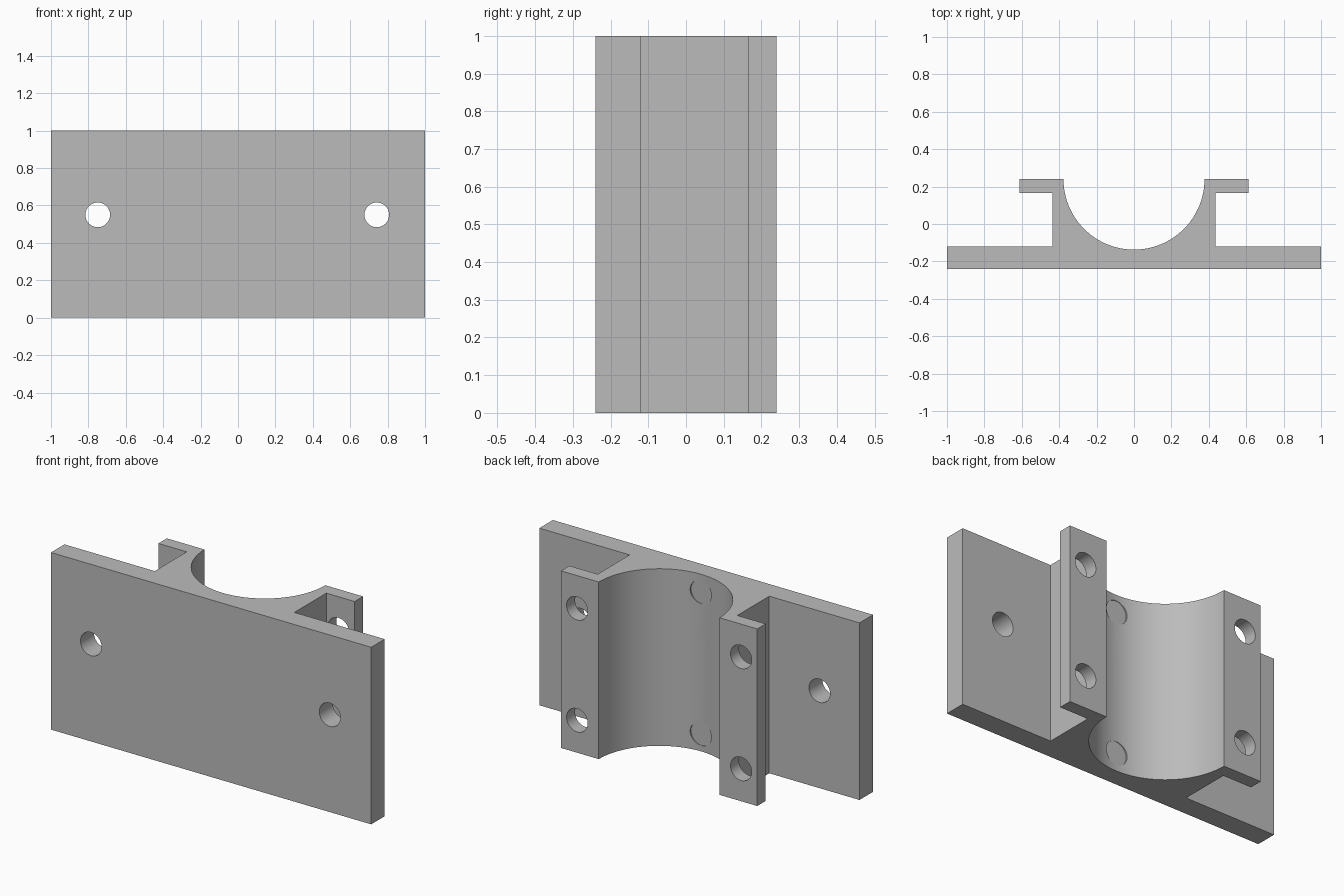
import bpy
import bmesh
import math
from mathutils import Matrix

cube = bpy.data.objects.get("Cube")
if cube:
    bpy.data.objects.remove(cube, do_unlink=True)

HEIGHT = 1.0
BACK, FRONT = 0.24, -0.24
BORE_R = 0.377
HOLE_R = 0.066

grey = bpy.data.materials.new("plain grey")
grey.use_nodes = True
grey.diffuse_color = (0.5, 0.5, 0.5, 1)
grey.node_tree.nodes["Principled BSDF"].inputs["Base Color"].default_value = (0.5, 0.5, 0.5, 1)


def make_object(name, bm):
    bmesh.ops.recalc_face_normals(bm, faces=bm.faces)
    mesh = bpy.data.meshes.new(name)
    bm.to_mesh(mesh)
    bm.free()
    mesh.materials.append(grey)
    obj = bpy.data.objects.new(name, mesh)
    bpy.context.collection.objects.link(obj)
    return obj


# Bracket profile: half outline from plate to flange, mirrored, closed by the bore arc
half = [(1, FRONT), (1, -0.12), (0.436, -0.12), (0.436, 0.165), (0.613, 0.165), (0.613, BACK)]
steps = 64
arc = [(BORE_R * math.cos(math.pi * i / steps), BACK - BORE_R * math.sin(math.pi * i / steps))
       for i in range(steps + 1)]
outline = half + arc + [(-x, y) for x, y in reversed(half)]

bm = bmesh.new()
base = bm.faces.new([bm.verts.new((x, y, 0)) for x, y in outline])
top = bmesh.ops.extrude_face_region(bm, geom=[base])["geom"]
bmesh.ops.translate(bm, vec=(0, 0, HEIGHT), verts=[v for v in top if isinstance(v, bmesh.types.BMVert)])
bracket = make_object("clamp_bracket", bm)

# Drill cylinders along y: (x, z, start y, end y)
drills = [(-0.75, 0.55, -0.3, -0.05), (0.742, 0.55, -0.3, -0.05)]
for z in (0.183, 0.815):
    drills += [(side * 0.512, z, 0.1, 0.3) for side in (-1, 1)]
# Shallow round spots at the bottom of the bore
drills += [(0, z, -0.139, 0.0) for z in (0.1, 0.9)]

bm = bmesh.new()
for x, z, y0, y1 in drills:
    place = Matrix.Translation((x, (y0 + y1) / 2, z)) @ Matrix.Rotation(math.pi / 2, 4, "X")
    bmesh.ops.create_cone(bm, cap_ends=True, segments=40, radius1=HOLE_R, radius2=HOLE_R,
                          depth=y1 - y0, matrix=place)
cutter = make_object("hole_cutter", bm)
cutter.hide_render = True

# Cut the holes, then remove the cutter
cut = bracket.modifiers.new("holes", "BOOLEAN")
cut.operation = "DIFFERENCE"
cut.solver = "EXACT"
cut.object = cutter
bpy.context.view_layer.objects.active = bracket
bpy.ops.object.select_all(action="DESELECT")
bracket.select_set(True)
bpy.ops.object.modifier_apply(modifier=cut.name)
bpy.data.objects.remove(cutter, do_unlink=True)
bpy.ops.object.shade_smooth_by_angle(angle=math.radians(30))
